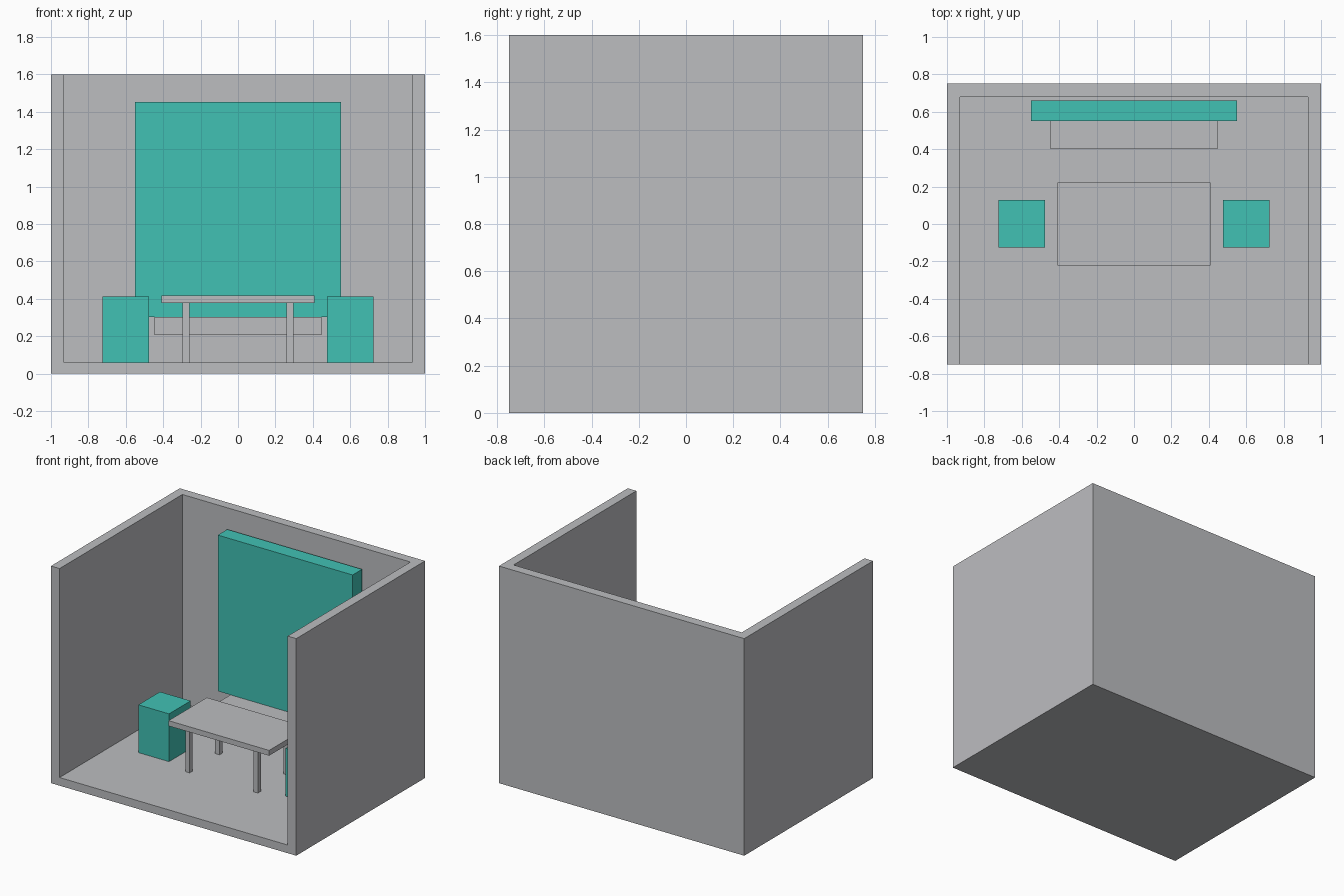
import bpy
import bmesh
from mathutils import Vector

default = bpy.data.objects.get("Cube")
if default:
    bpy.data.objects.remove(default, do_unlink=True)


def material(name, rgb):
    mat = bpy.data.materials.new(name)
    mat.use_nodes = True
    color = (*rgb, 1.0)
    mat.diffuse_color = color
    mat.node_tree.nodes["Principled BSDF"].inputs["Base Color"].default_value = color
    return mat


grey = material("light grey", (0.503, 0.509, 0.527))
teal = material("teal", (0.053, 0.533, 0.456))


def box(name, low, high, mat):
    """Axis-aligned box between two opposite corners."""
    low, high = Vector(low), Vector(high)
    mid, size = (low + high) / 2, high - low
    bm = bmesh.new()
    bmesh.ops.create_cube(bm, size=1)
    bmesh.ops.scale(bm, vec=size, verts=bm.verts)
    mesh = bpy.data.meshes.new(name)
    bm.to_mesh(mesh)
    bm.free()
    mesh.materials.append(mat)
    obj = bpy.data.objects.new(name, mesh)
    obj.location = mid
    bpy.context.collection.objects.link(obj)
    return obj


FLOOR = 0.06
WALL = 0.07
X, Y, HEIGHT = 1.0, 0.75, 1.6

# Booth shell: floor, back wall and two side walls, open at front and top
shell = box("booth_shell", (-X, -Y, 0), (X, Y, HEIGHT), grey)
cutter = box("room_cutter", (WALL - X, -Y - 0.5, FLOOR), (X - WALL, Y - WALL, HEIGHT + 0.5), grey)
cutter.hide_render = True
cut = shell.modifiers.new("room", "BOOLEAN")
cut.operation = "DIFFERENCE"
cut.solver = "EXACT"
cut.object = cutter
depsgraph = bpy.context.evaluated_depsgraph_get()
shell.data = bpy.data.meshes.new_from_object(shell.evaluated_get(depsgraph))
shell.modifiers.clear()
bpy.data.objects.remove(cutter, do_unlink=True)

# Display panel and the shelf beneath it
box("display_panel", (-0.55, 0.55, 0.302), (0.55, 0.66, 1.452), teal)
box("shelf", (-0.447, 0.4, 0.206), (0.447, 0.66, 0.302), grey)

# Table
box("table_top", (-0.41, -0.223, 0.378), (0.41, 0.223, 0.417), grey)
LEG = 0.0175
for x, side in ((-0.278, "right"), (0.278, "left")):
    for y, end in ((-0.174, "front"), (0.174, "back")):
        box(f"table_leg_{end}_{side}", (x - LEG, y - LEG, FLOOR), (x + LEG, y + LEG, 0.378), grey)

# Block stools at both ends of the table
for x, side in ((-0.6, "right"), (0.6, "left")):
    box(f"stool_{side}", (x - 0.125, -0.125, FLOOR), (x + 0.125, 0.127, 0.412), teal)
